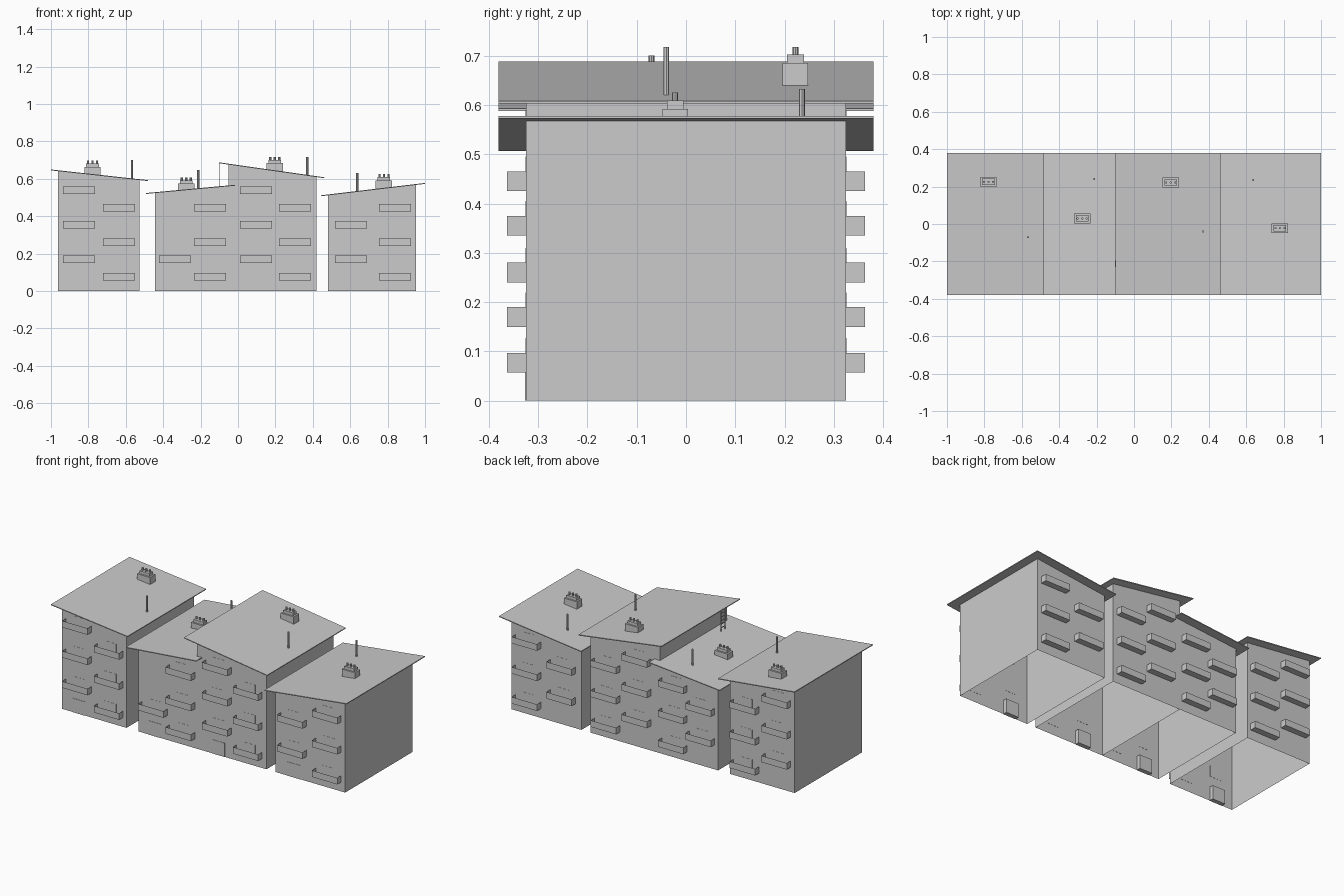
import bpy, bmesh, math

if "Cube" in bpy.data.objects:
    bpy.data.objects.remove(bpy.data.objects["Cube"])

WALL, EAVE, T = 0.325, 0.38, 0.005


def finish(name, bm):
    bmesh.ops.recalc_face_normals(bm, faces=bm.faces[:])
    me = bpy.data.meshes.new(name)
    bm.to_mesh(me)
    bm.free()
    ob = bpy.data.objects.new(name, me)
    bpy.context.collection.objects.link(ob)
    return ob


def prism(bm, profile, y0, y1, skip=()):
    """Extrude an x-z profile along y; skip lists side indices left open."""
    a = [bm.verts.new((x, y0, z)) for x, z in profile]
    b = [bm.verts.new((x, y1, z)) for x, z in profile]
    bm.faces.new(a)
    bm.faces.new(b[::-1])
    n = len(a)
    for i in range(n):
        if i not in skip:
            j = (i + 1) % n
            bm.faces.new((a[i], b[i], b[j], a[j]))


def box(bm, x0, x1, y0, y1, z0, z1):
    prism(bm, [(x0, z0), (x1, z0), (x1, z1), (x0, z1)], y0, y1)


def tube(bm, x, y, z0, z1, r, sides=8):
    ring = [(x + r * math.cos(2 * math.pi * i / sides),
             y + r * math.sin(2 * math.pi * i / sides)) for i in range(sides)]
    lo = [bm.verts.new((px, py, z0)) for px, py in ring]
    hi = [bm.verts.new((px, py, z1)) for px, py in ring]
    bm.faces.new(lo[::-1])
    bm.faces.new(hi)
    for i in range(sides):
        j = (i + 1) % sides
        bm.faces.new((lo[i], lo[j], hi[j], hi[i]))


def tray(bm, x, z, side, w=0.086, h=0.02, d=0.038):
    """Open-topped balcony on the wall facing side (-1 front, 1 back)."""
    y0, y1 = side * WALL, side * (WALL + d)
    p = [[[bm.verts.new((x + sx * w, y, z + sz * h)) for sz in (-1, 1)]
          for y in (y0, y1)] for sx in (-1, 1)]
    for s in p:
        bm.faces.new((s[0][0], s[1][0], s[1][1], s[0][1]))
    bm.faces.new((p[0][1][0], p[1][1][0], p[1][1][1], p[0][1][1]))
    bm.faces.new((p[0][0][0], p[1][0][0], p[1][1][0], p[0][1][0]))


LOW = [0.077, 0.26, 0.445]
HIGH = [0.17, 0.355, 0.54]
# wall x range, roof start and end, (column x, front rows, back rows), chimney, pole
blocks = [
    ("west", (-0.963, -0.527), (-1.0, 0.65), (-0.482, 0.593),
     [(-0.85, HIGH, HIGH), (-0.636, LOW, LOW)], (-0.778, 0.225, 0.664), (-0.567, -0.07, 0.70)),
    ("midwest", (-0.445, -0.05), (-0.493, 0.524), (-0.016, 0.568),
     [(-0.336, HIGH[:1], HIGH[:2]), (-0.15, LOW, LOW)], (-0.277, 0.03, 0.575), (-0.213, 0.24, 0.647)),
    ("mideast", (-0.05, 0.42), (-0.1, 0.688), (0.463, 0.608),
     [(0.096, HIGH, HIGH), (0.305, LOW, LOW)], (0.196, 0.222, 0.685), (0.37, -0.04, 0.718)),
    ("east", (0.48, 0.953), (0.444, 0.512), (1.0, 0.578),
     [(0.605, HIGH[:2], HIGH[:2]), (0.84, LOW, LOW)], (0.78, -0.022, 0.592), (0.637, 0.235, 0.632)),
]

for tag, (x0, x1), (rx0, rz0), (rx1, rz1), cols, chim, pole in blocks:
    def roof_z(x):
        return rz0 + (rz1 - rz0) * (x - rx0) / (rx1 - rx0)

    # walls, open below
    bm = bmesh.new()
    prism(bm, [(x0, 0), (x1, 0), (x1, roof_z(x1) - T), (x0, roof_z(x0) - T)],
          -WALL, WALL, skip=(0, 2))
    finish(tag + "_walls", bm)

    # sloped roof slab
    bm = bmesh.new()
    prism(bm, [(rx0, rz0 - T), (rx1, rz1 - T), (rx1, rz1), (rx0, rz0)], -EAVE, EAVE)
    finish(tag + "_roof", bm)

    # balconies and the thin glazed doors behind them
    bal, win = bmesh.new(), bmesh.new()
    for cx, front, back in cols:
        for side, rows in ((-1, front), (1, back)):
            for z in rows:
                tray(bal, cx, z, side)
                ys = sorted((side * (WALL - 0.001), side * (WALL + 0.001)))
                top = min(z + 0.05, roof_z(cx - 0.04) - 0.01, roof_z(cx + 0.04) - 0.01)
                box(win, cx - 0.04, cx + 0.04, *ys, z - 0.018, top)
    finish(tag + "_balconies", bal)
    finish(tag + "_windows", win)

    # entrance at ground level
    bm = bmesh.new()
    ex = cols[0][0]
    box(bm, ex - 0.043, ex + 0.043, -WALL - 0.002, -WALL + 0.025, 0, 0.085)
    finish(tag + "_entrance", bm)

    # chimney: stack, cap and three pots
    bm = bmesh.new()
    cx, cy, cz = chim
    box(bm, cx - 0.044, cx + 0.044, cy - 0.026, cy + 0.026, cz - 0.046, cz)
    box(bm, cx - 0.034, cx + 0.034, cy - 0.017, cy + 0.017, cz, cz + 0.017)
    for k in (-1, 0, 1):
        tube(bm, cx + k * 0.024, cy, cz + 0.017, cz + 0.033, 0.006)
    finish(tag + "_chimney", bm)

    # vent pole
    bm = bmesh.new()
    px, py, pz = pole
    tube(bm, px, py, roof_z(px) - 0.01, pz, 0.006)
    finish(tag + "_vent_pole", bm)

# ladder between the two middle roofs
bm = bmesh.new()
for y in (-0.232, -0.194):
    box(bm, -0.102, -0.098, y - 0.002, y + 0.002, 0.558, 0.688)
for i in range(5):
    z = 0.58 + i * 0.022
    box(bm, -0.102, -0.098, -0.232, -0.194, z - 0.0015, z + 0.0015)
finish("roof_ladder", bm)
